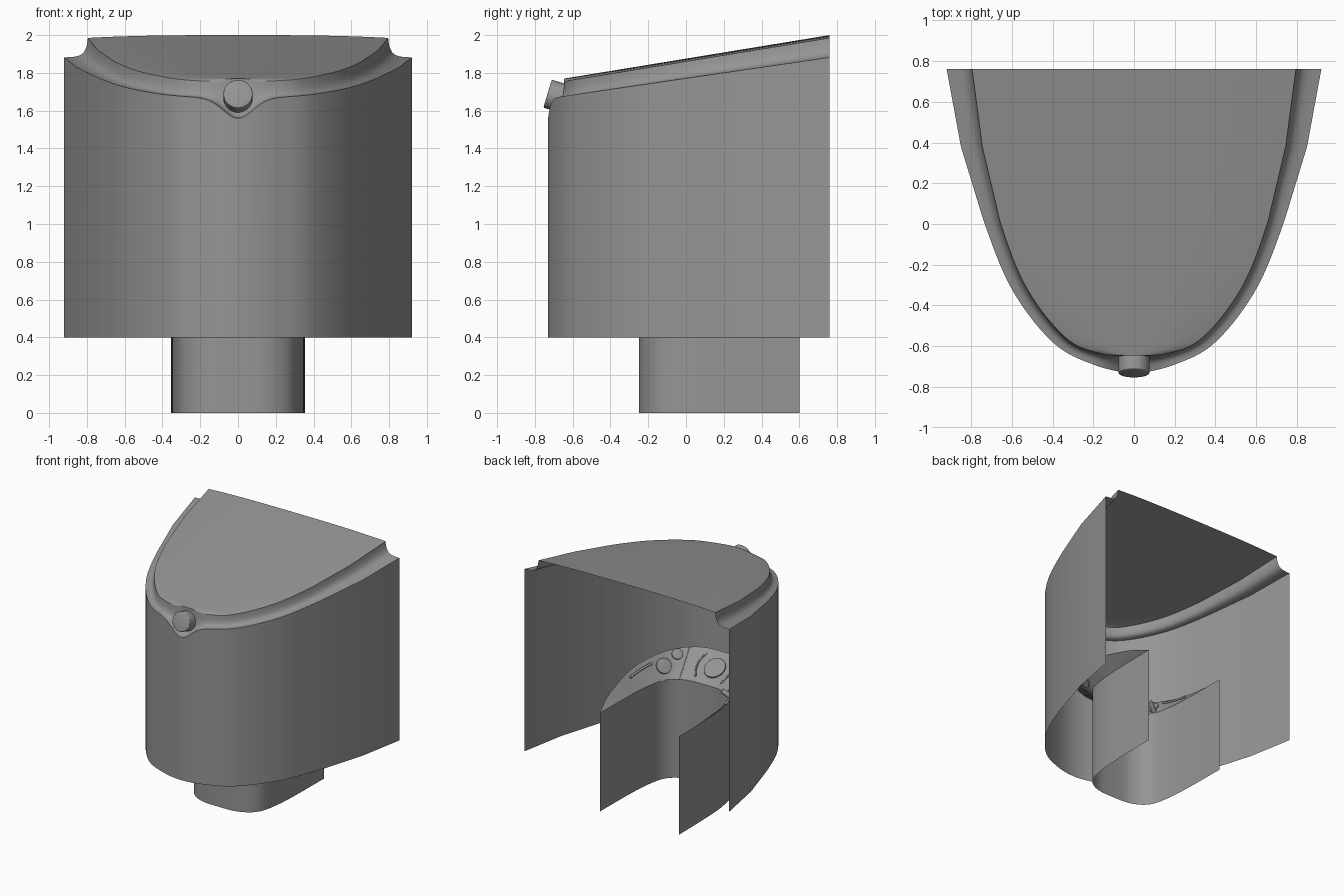
import bpy, bmesh, math
from mathutils import Vector

if "Cube" in bpy.data.objects:
    bpy.data.objects.remove(bpy.data.objects["Cube"])

grey = bpy.data.materials.new("dark_grey")
grey.diffuse_color = (.3, .3, .3, 1)
grey.use_nodes = True
grey.node_tree.nodes["Principled BSDF"].inputs["Base Color"].default_value = grey.diffuse_color


def at(points, u):
    """Point on a left/right mirrored smooth curve; u = 0 is the front, u = n-1 the back."""
    n = len(points) - 1
    pick = lambda i: (Vector(points[i]) if i >= 0 else
                      Vector((-points[-i][0],) + tuple(points[-i][1:])))
    i = min(max(math.floor(u), -n), n - 1)
    t = u - i
    b, c = pick(i), pick(i + 1)
    a = pick(i - 1) if i > -n else 2 * b - c
    d = pick(i + 2) if i + 2 <= n else 2 * c - b
    return 0.5 * (2 * b + (c - a) * t + (2 * a - 5 * b + 4 * c - d) * t * t
                  + (3 * b - a - 3 * c + d) * t ** 3)


def finish(name, bm, angle=32):
    bmesh.ops.remove_doubles(bm, verts=bm.verts, dist=1e-5)
    bmesh.ops.recalc_face_normals(bm, faces=bm.faces)
    mesh = bpy.data.meshes.new(name)
    bm.to_mesh(mesh)
    bm.free()
    mesh.materials.append(grey)
    obj = bpy.data.objects.new(name, mesh)
    bpy.context.collection.objects.link(obj)
    bpy.ops.object.select_all(action='DESELECT')
    obj.select_set(True)
    bpy.context.view_layer.objects.active = obj
    bpy.ops.object.shade_smooth_by_angle(angle=math.radians(angle))
    return obj


def loft(name, rows, angle=32):
    bm = bmesh.new()
    grid = [[bm.verts.new(p) for p in row] for row in rows]
    for r, s in zip(grid, grid[1:]):
        for j in range(len(r) - 1):
            bm.faces.new((r[j], r[j + 1], s[j + 1], s[j]))
    return finish(name, bm, angle)


def cylinder(name, base, axis, radius, height, bevel=0.0):
    bm = bmesh.new()
    bmesh.ops.create_cone(bm, cap_ends=True, segments=32, radius1=radius,
                          radius2=radius, depth=height)
    if bevel:
        rim = [e for e in bm.edges if all(v.co.z > 0 for v in e.verts)]
        bmesh.ops.bevel(bm, geom=rim, offset=bevel, segments=3, affect='EDGES', profile=0.5)
    obj = finish(name, bm)
    obj.rotation_euler = axis.to_track_quat('Z', 'Y').to_euler()
    obj.location = base + axis * height / 2
    return obj


def samples(count, steps=10):
    n = (count - 1) * steps
    return [i / steps for i in range(-n, n + 1)]


# Outlines seen from the top, front centre to back corner (last two spans straight)
OUTER = [(0, -.73), (.2, -.69), (.4, -.58), (.6, -.32), (.74, .02), (.85, .38), (.92, .76)]
INNER = [(0, -.645), (.17, -.635), (.34, -.555), (.53, -.31), (.66, .02), (.745, .38), (.795, .76)]
U = [u for u in samples(len(OUTER)) if abs(u) <= 4 or u == int(u)]


def shelf_z(y):
    return 1.675 + (y + .66) * .146


def lid_z(y):
    return 1.77 + (y + .645) * .1637


# Outer wall, and a shelf that dips around the nozzle and sweeps up to the lid
SWEEP = [(0, 0), (.25, .01), (.5, .04), (.7, .12), (.84, .27), (.93, .5), (.98, .75), (1, 1)]
wall_bottom, wall_top = [], []
shelf = [[] for _ in SWEEP]
for u in U:
    o, i = at(OUTER, u), at(INNER, u)
    zo = shelf_z(o.y) - .105 * math.exp(-(o.x / .11) ** 2)
    zi = lid_z(i.y) - .015
    wall_bottom.append((o.x, o.y, .4))
    wall_top.append((o.x, o.y, zo))
    for row, (f, g) in zip(shelf, SWEEP):
        p = o.lerp(i, f)
        row.append((p.x, p.y, zo + (zi - zo) * g))
loft("outer_wall", [wall_bottom, wall_top])
loft("shelf", shelf, 60)

# Sloping, slightly crowned lid
lid = []
for u in [v for v in U if v >= 0]:
    p = at(INNER, u)
    lid.append([(p.x * s, p.y, lid_z(p.y) - .015 * abs(s) ** 3)
                for s in [math.sin(math.pi / 2 * k / 10) for k in range(-10, 11)]])
loft("lid", lid)

# Front nozzle, tilted slightly upward
tilt = Vector((0, -.958, .287))
cylinder("nozzle", Vector((0, -.733, 1.69)) - tilt * .14, tilt, .077, .14, .006)

# Inner neck and the sloped control panel around its top
NECK = [(0, -.25, .8), (.17, -.235, .8), (.29, -.15, .8), (.335, .02, .8), (.35, .25, .8), (.355, .6, .8)]
RIM = [(0, -.5, .97), (.2, -.45, .98), (.36, -.27, .975), (.45, .02, .93), (.42, .38, .86), (.356, .6, .8)]
V = samples(len(NECK))
neck = [at(NECK, u) for u in V]
loft("neck", [[(p.x, p.y, 0) for p in neck], neck])
loft("control_panel", [neck, [at(RIM, u) for u in V]])


def panel_point(u, w):
    return at(NECK, u).lerp(at(RIM, u), w)


def panel_normal(u, w):
    across = at(RIM, u) - at(NECK, u)
    along = panel_point(u + .05, w) - panel_point(u - .05, w)
    n = along.cross(across).normalized()
    return n if n.z > 0 else -n


def button(name, u, w, radius, height):
    n = panel_normal(u, w)
    cylinder(name, panel_point(u, w) - n * .005, n, radius, height + .005, .004)


def bar(name, path, radius):
    curve = bpy.data.curves.new(name, 'CURVE')
    curve.dimensions = '3D'
    curve.bevel_depth = radius
    curve.bevel_resolution = 2
    curve.use_fill_caps = True
    curve.materials.append(grey)
    spline = curve.splines.new('POLY')
    spline.points.add(len(path) - 1)
    for pt, (u, w) in zip(spline.points, path):
        pt.co = (*(panel_point(u, w) + panel_normal(u, w) * radius * .5), 1)
    obj = bpy.data.objects.new(name, curve)
    bpy.context.collection.objects.link(obj)


# Panel controls: central dial, with mirrored buttons, sliders and dividers
button("centre_dial", 0, .5, .085, .015)
for side, s in (("right", 1), ("left", -1)):
    button("large_button_" + side, s * 2.1, .5, .06, .015)
    button("small_button_" + side, s * 1.65, .8, .042, .015)
    bar("slider_" + side, [(s * (2.5 + .1 * k), .75) for k in range(9)], .009)
    bar("divider_" + side, [(s * 1.3, k / 6) for k in range(7)], .003)
    bar("dial_bracket_" + side, [(s * (.62 + .15 * math.sin(math.pi * k / 8)), .15 + .7 * k / 8)
                                 for k in range(9)], .006)
# Short lever on the left of the panel
button("lever", -2.2, .15, .02, .09)
